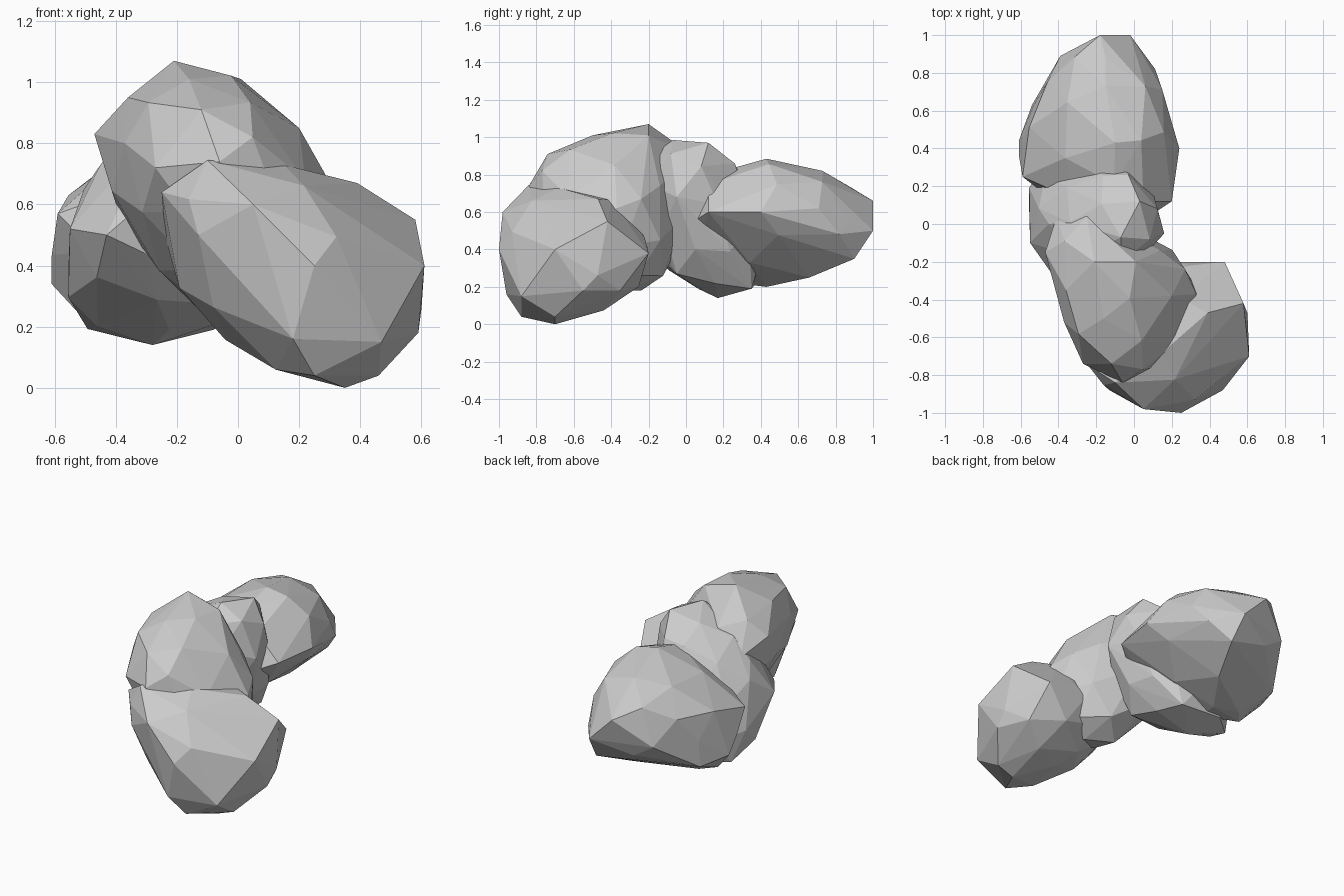
import bpy, bmesh
from math import sqrt, exp
from mathutils import Vector


def lobe(name, low, high, lean, pulls):
    """Faceted lump filling a box. lean = slant in xy, xz, yz; pulls = spots the surface is drawn to."""
    low, high = Vector(low), Vector(high)
    mid, half = (low + high) / 2, (high - low) / 2
    xy, xz, yz = lean
    # Shear factors which tilt a ball into a slanted ellipsoid
    b = sqrt(1 - xy * xy)
    c = (yz - xy * xz) / b
    d = sqrt(1 - xz * xz - c * c)

    bm = bmesh.new()
    bmesh.ops.create_icosphere(bm, subdivisions=2, radius=1)
    for v in bm.verts:
        x, y, z = v.co
        v.co = (x, xy * x + b * y, xz * x + c * y + d * z)

    # Pull the nearest corner to each spot and let its neighbours follow
    moves = {}
    for p in pulls:
        t = Vector((Vector(p)[i] - mid[i]) / half[i] for i in range(3))
        free = [v for v in bm.verts if v not in moves]
        moves[min(free, key=lambda v: (v.co - t).length)] = t
    shifts = [(v.co.copy(), t - v.co) for v, t in moves.items()]
    for v in bm.verts:
        if v in moves:
            v.co = moves[v]
            continue
        ws = [exp(-((v.co - at).length / 0.5) ** 2) for at, _ in shifts]
        push = sum((s * w for (_, s), w in zip(shifts, ws)), Vector())
        v.co = (v.co + push / max(1, sum(ws))) * 0.98

    # Keep inside the box, and wrap tightly so the lump stays rounded
    for v in bm.verts:
        v.co = [max(-1, min(1, v.co[i])) * half[i] for i in range(3)]
    hull = bmesh.ops.convex_hull(bm, input=bm.verts)
    bmesh.ops.delete(bm, geom=[g for g in set(hull["geom_interior"] + hull["geom_unused"])
                               if isinstance(g, bmesh.types.BMVert)], context='VERTS')
    hull_faces = {g for g in hull["geom"] if g.is_valid and isinstance(g, bmesh.types.BMFace)}
    bmesh.ops.delete(bm, geom=[f for f in bm.faces if f not in hull_faces], context='FACES')
    bmesh.ops.recalc_face_normals(bm, faces=bm.faces)

    mesh = bpy.data.meshes.new(name)
    bm.to_mesh(mesh)
    bm.free()
    ob = bpy.data.objects.new(name, mesh)
    ob.location = mid
    bpy.context.collection.objects.link(ob)


# Low lobe at the front right
lobe("front_lobe", (-0.25, -1.0, 0.0), (0.61, -0.20, 0.745), (0.1, -0.36, 0), [
    (-0.25, -0.74, 0.64), (-0.10, -0.84, 0.745), (0.15, -0.68, 0.73), (0.39, -0.47, 0.67),
    (0.58, -0.42, 0.55), (0.48, -0.20, 0.38), (0.30, -0.22, 0.46), (0.61, -0.70, 0.40),
    (0.59, -0.55, 0.18), (0.47, -0.88, 0.15), (0.35, -0.70, 0.0), (0.25, -1.0, 0.40),
    (0.05, -0.98, 0.60), (-0.13, -0.88, 0.50), (0.16, -0.53, 0.07), (0.46, -0.70, 0.04),
    (0.25, -0.88, 0.04), (-0.20, -0.68, 0.46), (0.18, -0.96, 0.16)])
# High lobe behind and above it
lobe("upper_lobe", (-0.47, -0.84, 0.18), (0.33, 0.04, 1.07), (-0.25, -0.43, -0.13), [
    (-0.21, -0.20, 1.07), (0.01, -0.20, 1.01), (-0.16, -0.50, 1.01), (-0.12, -0.74, 0.91),
    (-0.06, -0.84, 0.74), (-0.47, -0.15, 0.83), (-0.41, 0.04, 0.75), (-0.25, 0.04, 0.90),
    (0.33, -0.37, 0.62), (0.22, -0.63, 0.68), (0.20, -0.38, 0.85), (-0.36, -0.35, 0.95),
    (-0.05, -0.24, 0.18), (0.27, -0.24, 0.67), (0.14, -0.14, 0.74), (0.10, -0.76, 0.68),
    (-0.37, -0.52, 0.80), (-0.27, -0.74, 0.72)])
# Upright lobe in the middle
lobe("middle_lobe", (-0.57, -0.27, 0.14), (0.16, 0.42, 0.985), (-0.08, 0.36, -0.38), [
    (-0.28, 0.17, 0.14), (-0.02, -0.05, 0.27), (-0.08, 0.35, 0.19), (-0.07, -0.07, 0.985),
    (0.03, 0.12, 0.97), (-0.03, 0.26, 0.86), (0.16, -0.05, 0.68), (-0.45, 0.0, 0.73),
    (-0.55, -0.10, 0.52), (-0.43, -0.27, 0.50), (-0.46, 0.15, 0.20), (-0.36, 0.36, 0.20),
    (0.08, 0.05, 0.40)])
# Long lobe at the back
lobe("back_lobe", (-0.61, 0.03, 0.20), (0.24, 1.0, 0.885), (-0.06, 0.25, 0.02), [
    (-0.18, 1.0, 0.66), (-0.02, 1.0, 0.50), (-0.10, 0.43, 0.885), (-0.15, 0.73, 0.82),
    (0.0, 0.90, 0.35), (0.24, 0.40, 0.60), (0.20, 0.12, 0.60), (0.15, 0.71, 0.62),
    (-0.61, 0.44, 0.34), (-0.54, 0.63, 0.32), (-0.59, 0.25, 0.57), (-0.39, 0.89, 0.50),
    (-0.25, 0.43, 0.20), (-0.49, 0.38, 0.21), (-0.10, 0.66, 0.25), (0.05, 0.12, 0.75),
    (-0.53, 0.63, 0.48), (0.06, 0.87, 0.55), (-0.15, 0.88, 0.73), (0.08, 0.04, 0.55)])
